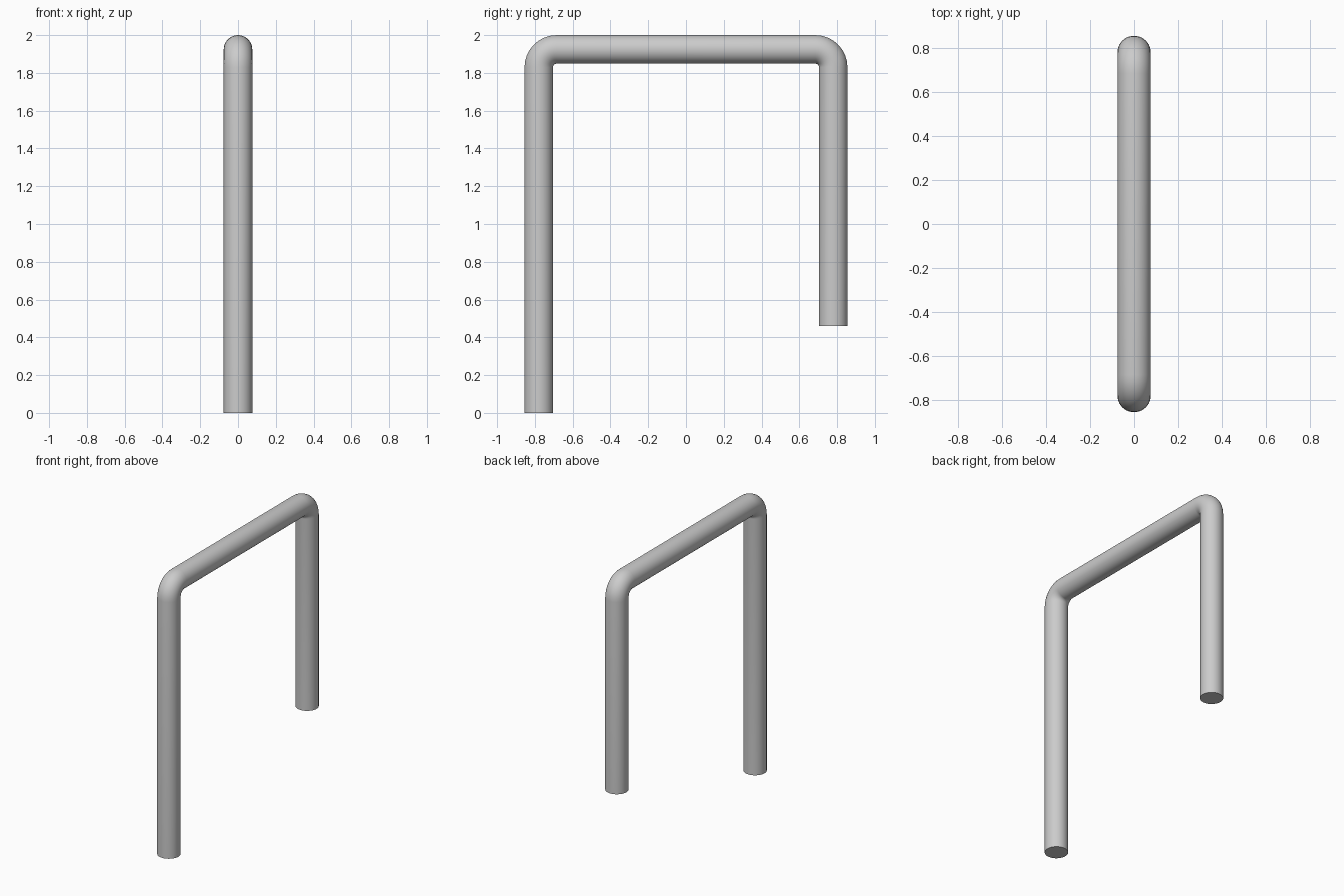
import bpy, bmesh
from math import sin, cos, pi, radians

if "Cube" in bpy.data.objects:
    bpy.data.objects.remove(bpy.data.objects["Cube"])

R = 0.0755       # tube radius
BEND = 0.095     # centre-line bend radius
HALF = 0.7795    # leg centre distance from the middle
TOP = 2.0 - R    # height of the crossbar centre line
SIDES, STEPS = 40, 8

# Stations along the tube: (y, z, angle of the ring normal direction)
stations = [(-HALF, 0.0, pi)]
for i in range(STEPS + 1):
    a = pi - (pi / 2) * i / STEPS
    stations.append((-HALF + BEND + BEND * cos(a), TOP - BEND + BEND * sin(a), a))
for i in range(STEPS + 1):
    a = pi / 2 - (pi / 2) * i / STEPS
    stations.append((HALF - BEND + BEND * cos(a), TOP - BEND + BEND * sin(a), a))
stations.append((HALF, 0.46, 0.0))

# Sweep a round section through the stations
bm = bmesh.new()
rings = []
for y, z, a in stations:
    ring = []
    for k in range(SIDES):
        t = 2 * pi * k / SIDES
        n = R * cos(t)
        ring.append(bm.verts.new((R * sin(t), y + n * cos(a), z + n * sin(a))))
    rings.append(ring)
for r0, r1 in zip(rings, rings[1:]):
    for k in range(SIDES):
        j = (k + 1) % SIDES
        bm.faces.new((r0[k], r0[j], r1[j], r1[k]))

# Flat end caps
bm.faces.new(rings[0])
bm.faces.new(rings[-1])
bmesh.ops.recalc_face_normals(bm, faces=bm.faces)

mesh = bpy.data.meshes.new("bent_tube")
bm.to_mesh(mesh)
bm.free()
tube = bpy.data.objects.new("bent_tube", mesh)
bpy.context.collection.objects.link(tube)
bpy.context.view_layer.objects.active = tube
tube.select_set(True)
bpy.ops.object.shade_smooth_by_angle(angle=radians(40))
